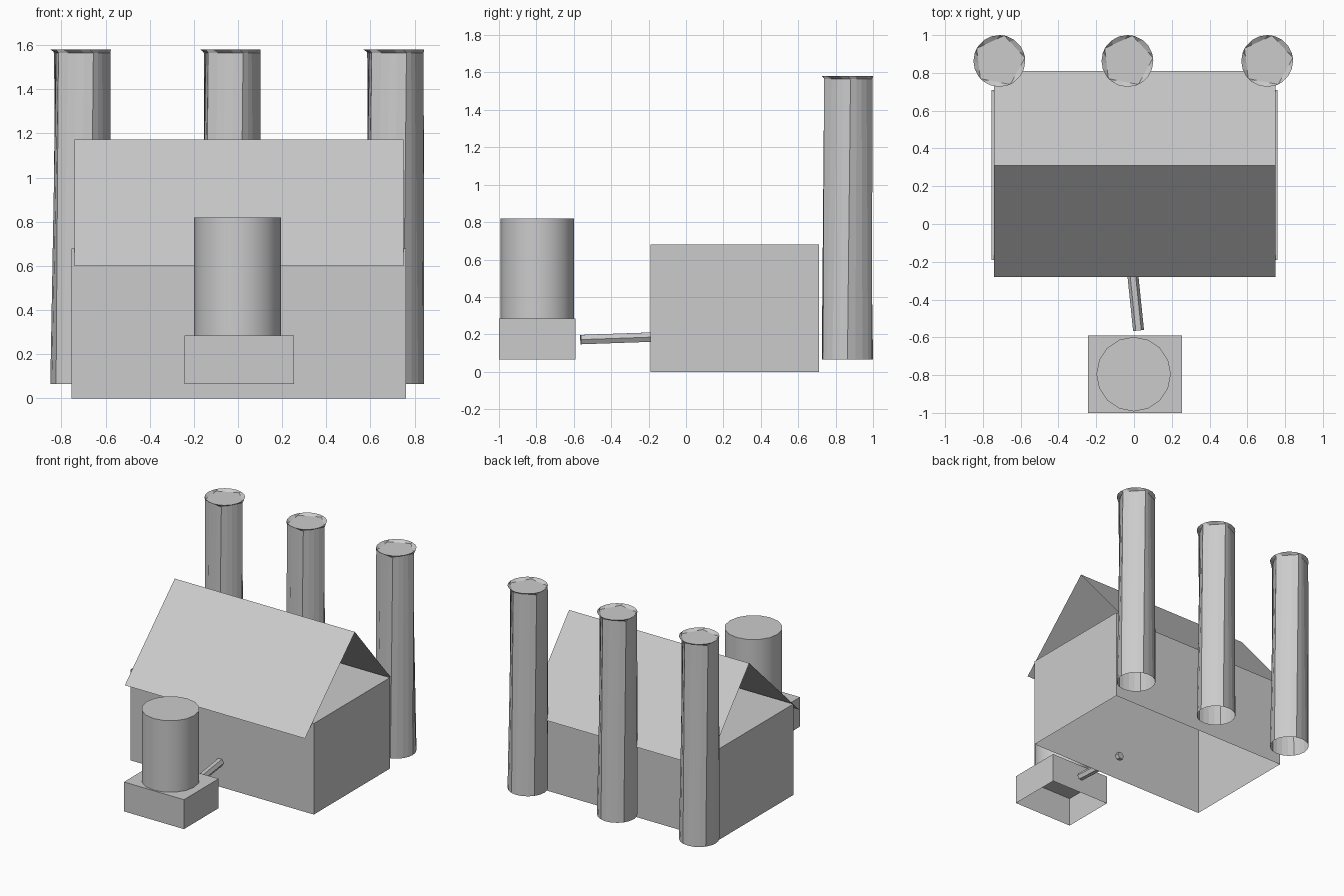
import bpy, bmesh
from math import cos, sin, pi, radians
from mathutils import Vector

if "Cube" in bpy.data.objects:
    bpy.data.objects.remove(bpy.data.objects["Cube"])


def make(name, rings, cap_end=True, cap_start=False, closed=True):
    """Loft equal-length rings of points into one mesh."""
    bm = bmesh.new()
    vs = [[bm.verts.new(p) for p in ring] for ring in rings]
    n = len(rings[0])
    for a, b in zip(vs, vs[1:]):
        for i in range(n if closed else n - 1):
            j = (i + 1) % n
            bm.faces.new((a[i], a[j], b[j], b[i]))
    if cap_end:
        bm.faces.new(vs[-1])
    if cap_start:
        bm.faces.new(vs[0][::-1])
    me = bpy.data.meshes.new(name)
    bm.to_mesh(me)
    bm.free()
    ob = bpy.data.objects.new(name, me)
    bpy.context.collection.objects.link(ob)
    return ob


def rect(x0, x1, y0, y1, z):
    return [(x0, y0, z), (x1, y0, z), (x1, y1, z), (x0, y1, z)]


def circle(x, y, z, r, n):
    return [(x + r * cos(2 * pi * i / n), y + r * sin(2 * pi * i / n), z) for i in range(n)]


def pentagon(x, y, z, r, n=20, start=radians(7)):
    """Pentagon resampled to n points so it lofts to a circle."""
    pts = []
    for i in range(n):
        t = 2 * pi * i / n
        d = r * cos(pi / 5) / cos(t % (2 * pi / 5) - pi / 5)
        pts.append((x + d * cos(t + start), y + d * sin(t + start), z))
    return pts


# main building, open underneath
make("building_walls", [rect(-0.755, 0.76, -0.19, 0.71, z) for z in (0, 0.68)])

# thin gable roof sheet
profile = [(-0.28, 0.60), (0.31, 1.172), (0.81, 0.58)]
make("gable_roof", [[(x, y, z) for y, z in profile] for x in (-0.74, 0.75)],
     cap_end=False, closed=False)

# chimneys: round foot narrowing to a five-sided top with a round lip
for i, x in enumerate((-0.713, -0.035, 0.705)):
    y, r = 0.863, 0.137
    make(f"chimney_{i + 1}", [circle(x, y, 0.065, r, 20),
                              pentagon(x, y, 1.565, r)])
    make(f"chimney_lip_{i + 1}", [pentagon(x, y, 1.565, r),
                                  circle(x, y, 1.58, r, 20)], cap_end=False)

# tank plinth, open underneath
make("tank_plinth", [rect(-0.243, 0.253, -1.0, -0.59, z) for z in (0.065, 0.285)])

# round tank
tank = make("tank", [circle(-0.002, -0.795, z, 0.197, 16) for z in (0.285, 0.82)])
bpy.context.view_layer.objects.active = tank
tank.select_set(True)
bpy.ops.object.shade_smooth_by_angle(angle=radians(40))

# pipe from the tank side into the wall
a, b = Vector((0.024, -0.563, 0.172)), Vector((-0.017, -0.165, 0.186))
q = (b - a).to_track_quat('Z', 'Y')
off = [q @ Vector(p) for p in circle(0, 0, 0, 0.029, 6)]
make("pipe", [[e + o for o in off] for e in (a, b)], cap_start=True)
